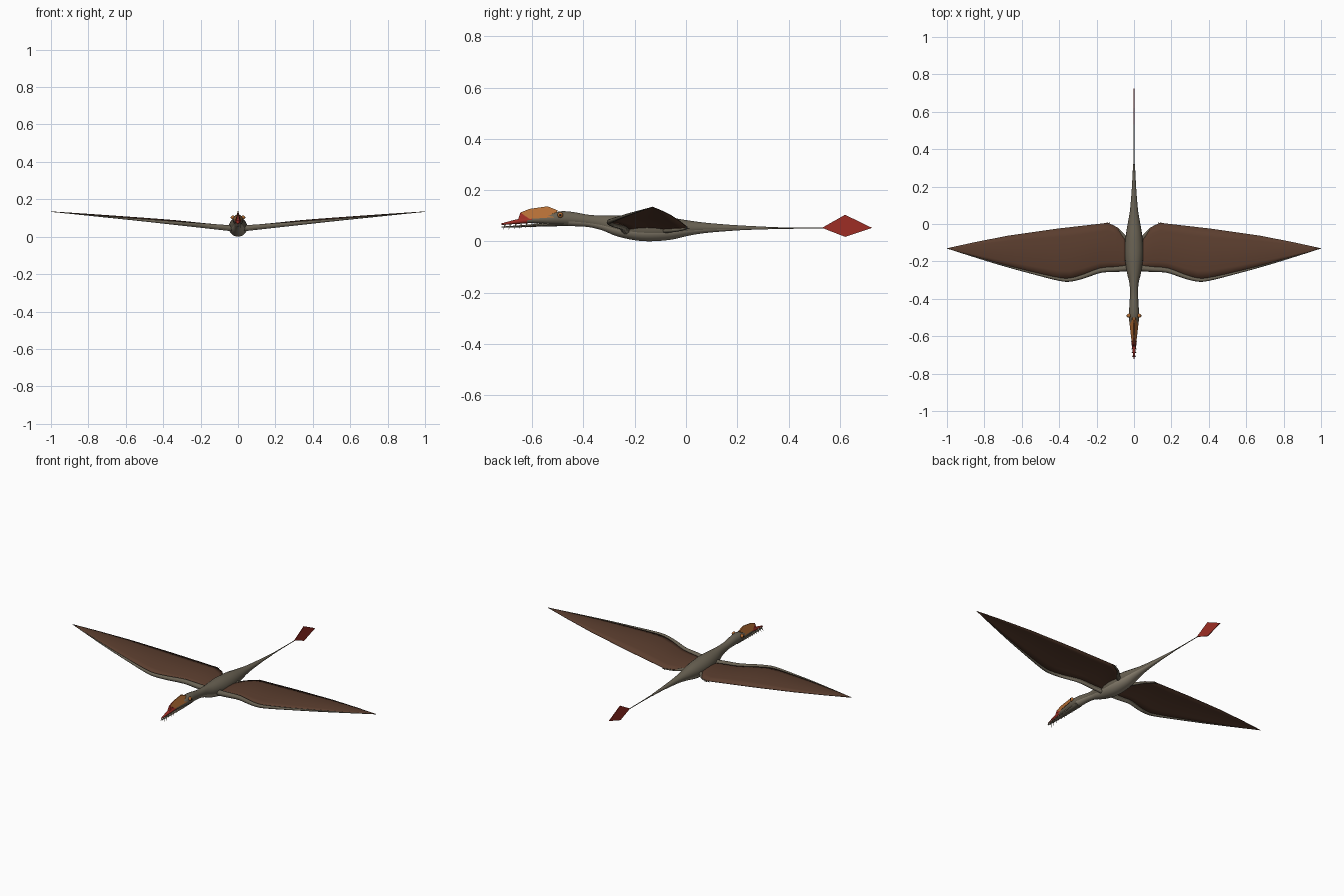
import bpy, bmesh, math
from mathutils import Vector, Matrix

if "Cube" in bpy.data.objects:
    bpy.data.objects.remove(bpy.data.objects["Cube"])


def material(name, r, g, b):
    m = bpy.data.materials.new(name)
    m.use_nodes = True
    m.diffuse_color = (r, g, b, 1)
    bsdf = m.node_tree.nodes["Principled BSDF"]
    bsdf.inputs["Base Color"].default_value = (r, g, b, 1)
    bsdf.inputs["Roughness"].default_value = 0.8
    return m


HIDE = material("grey brown hide", .14, .12, .085)
BELLY = material("pale belly", .29, .25, .185)
WING = material("brown membrane", .105, .048, .028)
RED = material("red", .34, .027, .018)
ORANGE = material("orange", .45, .155, .036)
IVORY = material("ivory", .5, .44, .32)
BLACK = material("black", .01, .01, .01)


def finish(name, bm, mats, rule=None, mirror=False, smooth=True):
    bmesh.ops.recalc_face_normals(bm, faces=bm.faces)
    bm.normal_update()
    for f in bm.faces:
        f.smooth = smooth
        if rule:
            f.material_index = rule(f.calc_center_median(), f.normal)
    me = bpy.data.meshes.new(name)
    bm.to_mesh(me)
    bm.free()
    for m in mats:
        me.materials.append(m)
    ob = bpy.data.objects.new(name, me)
    bpy.context.collection.objects.link(ob)
    if smooth:
        bpy.ops.object.select_all(action='DESELECT')
        ob.select_set(True)
        bpy.context.view_layer.objects.active = ob
        bpy.ops.object.shade_smooth_by_angle(angle=math.radians(50))
    if mirror:
        ob.modifiers.new("mirror", 'MIRROR').use_mirror_merge = False
    return ob


def spline(rows, steps):
    """Catmull-Rom interpolation through rows of numbers."""
    rows = [Vector(r) for r in rows]
    out = []
    for i in range(len(rows) - 1):
        a, b, c, d = (rows[max(0, min(len(rows) - 1, i + k))] for k in (-1, 0, 1, 2))
        for s in range(steps):
            t = s / steps
            out.append(b + (c - a) * (t / 2) + (a * 2 - b * 5 + c * 4 - d) * (t * t / 2)
                       + (b * 3 - a - c * 3 + d) * (t ** 3 / 2))
    return out + [rows[-1]]


def tube(bm, rows, sides=12):
    """Skin elliptical rings along rows of (x, y, z, width, height)."""
    pts = [Vector(r[:3]) for r in rows]
    rings = []
    for i, r in enumerate(rows):
        t = (pts[min(i + 1, len(pts) - 1)] - pts[max(i - 1, 0)]).normalized()
        side = t.cross(Vector((0, 0, 1))).normalized()
        up = side.cross(t)
        rings.append([bm.verts.new(pts[i] + side * r[3] * math.cos(a) + up * r[4] * math.sin(a))
                      for a in (math.tau * k / sides for k in range(sides))])
    for p, q in zip(rings, rings[1:]):
        for k in range(sides):
            n = (k + 1) % sides
            bm.faces.new((p[k], p[n], q[n], q[k]))
    bm.faces.new(rings[0])
    bm.faces.new(rings[-1])


def plate(bm, outline, half):
    """Upright plate in the y-z plane, wedge-shaped: half gives thickness per point."""
    left, right = ([bm.verts.new((s * h, y, z)) for (y, z), h in zip(outline, half)] for s in (1, -1))
    bm.faces.new(left)
    bm.faces.new(right)
    for i in range(len(left)):
        j = (i + 1) % len(left)
        bm.faces.new((left[i], left[j], right[j], right[i]))


# Beak, head, neck, body and tail base as one skin: y, z, half width, half height
trunk = [(-.72, .067, .003, .003), (-.66, .077, .010, .009), (-.60, .084, .016, .013),
         (-.54, .086, .022, .020), (-.49, .090, .028, .028), (-.44, .087, .025, .028),
         (-.38, .080, .022, .024), (-.32, .072, .024, .030), (-.26, .060, .038, .042),
         (-.19, .053, .048, .050), (-.13, .050, .050, .050), (-.06, .050, .044, .044),
         (0, .052, .034, .032), (.07, .053, .022, .021), (.16, .053, .014, .013),
         (.24, .053, .009, .008), (.32, .052, .005, .005)]


def trunk_colour(c, n):
    if c.y < -.61:
        return 2
    return 1 if n.z < -.3 and c.y > -.46 else 0


bm = bmesh.new()
tube(bm, spline([(0, y, z, w, h) for y, z, w, h in trunk], 3), 18)
finish("body", bm, [HIDE, BELLY, RED], trunk_colour)

# Lower jaw
bm = bmesh.new()
tube(bm, spline([(0, -.72, .056, .003, .002), (0, -.65, .059, .009, .004),
                 (0, -.56, .064, .017, .006), (0, -.46, .070, .021, .010)], 3))
finish("lower_jaw", bm, [HIDE])

# Head crest: orange rear and red front, sharp along the top
bm = bmesh.new()
plate(bm, [(-.655, .083), (-.645, .113), (-.61, .127), (-.60, .087)], [.008, .003, .002, .013])
finish("front_crest", bm, [RED], smooth=False)
bm = bmesh.new()
plate(bm, [(-.645, .112), (-.61, .127), (-.54, .137), (-.50, .121), (-.515, .094), (-.61, .088)],
      [.003, .002, .002, .005, .026, .015])
finish("rear_crest", bm, [ORANGE], smooth=False)

# Eyes with pupils
for name, mat, x, radius in (("eyes", ORANGE, .027, .011), ("pupils", BLACK, .0355, .005)):
    bm = bmesh.new()
    bmesh.ops.create_uvsphere(bm, u_segments=12, v_segments=8, radius=radius,
                              matrix=Matrix.Translation((x, -.49, .103)))
    finish(name, bm, [mat], mirror=True)

# Teeth: larger and more splayed toward the beak tip
bm = bmesh.new()
for i in range(9):
    y = -.705 + i * .021
    size = .026 - i * .0017
    root = Vector((.004 + i * .0014, y, .066 + i * .0008))
    aim = Vector((.45 - i * .03, -.35, -1)).normalized()
    spin = aim.to_track_quat('Z', 'Y').to_matrix().to_4x4()
    bmesh.ops.create_cone(bm, cap_ends=True, segments=6, radius1=.003, radius2=.0003, depth=size,
                          matrix=Matrix.Translation(root + aim * size / 2) @ spin)
finish("teeth", bm, [IVORY], mirror=True)

# Tail rod and upright diamond vane
bm = bmesh.new()
tube(bm, [(0, .31, .052, .004, .004), (0, .42, .052, .0025, .0025), (0, .56, .052, .002, .002)], 8)
finish("tail_rod", bm, [HIDE])
bm = bmesh.new()
plate(bm, [(.53, .053), (.62, .104), (.725, .053), (.62, .018)], [.002] * 4)
finish("tail_vane", bm, [RED], smooth=False)

# Wing outline as (x, y), with the wing rising steadily to its tip
leading = [(.03, -.235), (.10, -.242), (.18, -.248), (.27, -.280), (.34, -.298), (.40, -.295),
           (.54, -.262), (.70, -.220), (.88, -.167), (1, -.13)]
trailing = [(.03, -.09), (.06, -.055), (.09, -.018), (.14, .006), (.41, -.025),
            (.67, -.062), (.85, -.097), (1, -.13)]


def lift(x):
    return .042 + .092 * x


def edge_at(edge, x):
    for (x0, y0), (x1, y1) in zip(edge, edge[1:]):
        if x <= x1:
            return y0 + (y1 - y0) * (x - x0) / (x1 - x0)
    return edge[-1][1]


# Wing membranes, slightly arched across the chord
bm = bmesh.new()
stations = sorted({x for x, y in leading + trailing} | {.22, .47, .60, .78, .94})
rows = []
for x in stations:
    a, b = edge_at(leading, x), edge_at(trailing, x)
    rows.append([bm.verts.new((x, a + (b - a) * k / 6,
                               lift(x) + .05 * (b - a) * math.sin(math.pi * k / 6)))
                 for k in range(7)])
for p, q in zip(rows, rows[1:]):
    for k in range(6):
        bm.faces.new((p[k], p[k + 1], q[k + 1], q[k]))
bmesh.ops.remove_doubles(bm, verts=bm.verts, dist=.0005)
wings = finish("wing_membranes", bm, [WING], mirror=True)
solid = wings.modifiers.new("thickness", 'SOLIDIFY')
solid.thickness, solid.offset = .003, 0

# Arms and long wing fingers along the leading edge
bm = bmesh.new()
arm = []
for x, y in leading:
    r = .017 - .010 * min(1, x / .5) - .006 * max(0, (x - .5) / .5)
    arm.append((x, y, lift(x), r, r))
tube(bm, spline(arm, 3), 10)
finish("arms", bm, [HIDE, BELLY], lambda c, n: int(n.z < -.5 and c.x < .3), mirror=True)

# Legs spread under the rear corner of each membrane, with slim toes
bm = bmesh.new()
tube(bm, spline([(.02, -.10, .042, .013, .012), (.06, -.060, .044, .010, .009),
                 (.09, -.025, .046, .006, .006), (.138, .002, .051, .004, .004)], 3), 8)
for spread in (-.012, 0, .012):
    tube(bm, [(.132, -.002, .051, .003, .003), (.146 + spread, .010 - spread / 2, .051, .001, .001)], 5)
finish("legs", bm, [HIDE], mirror=True)
